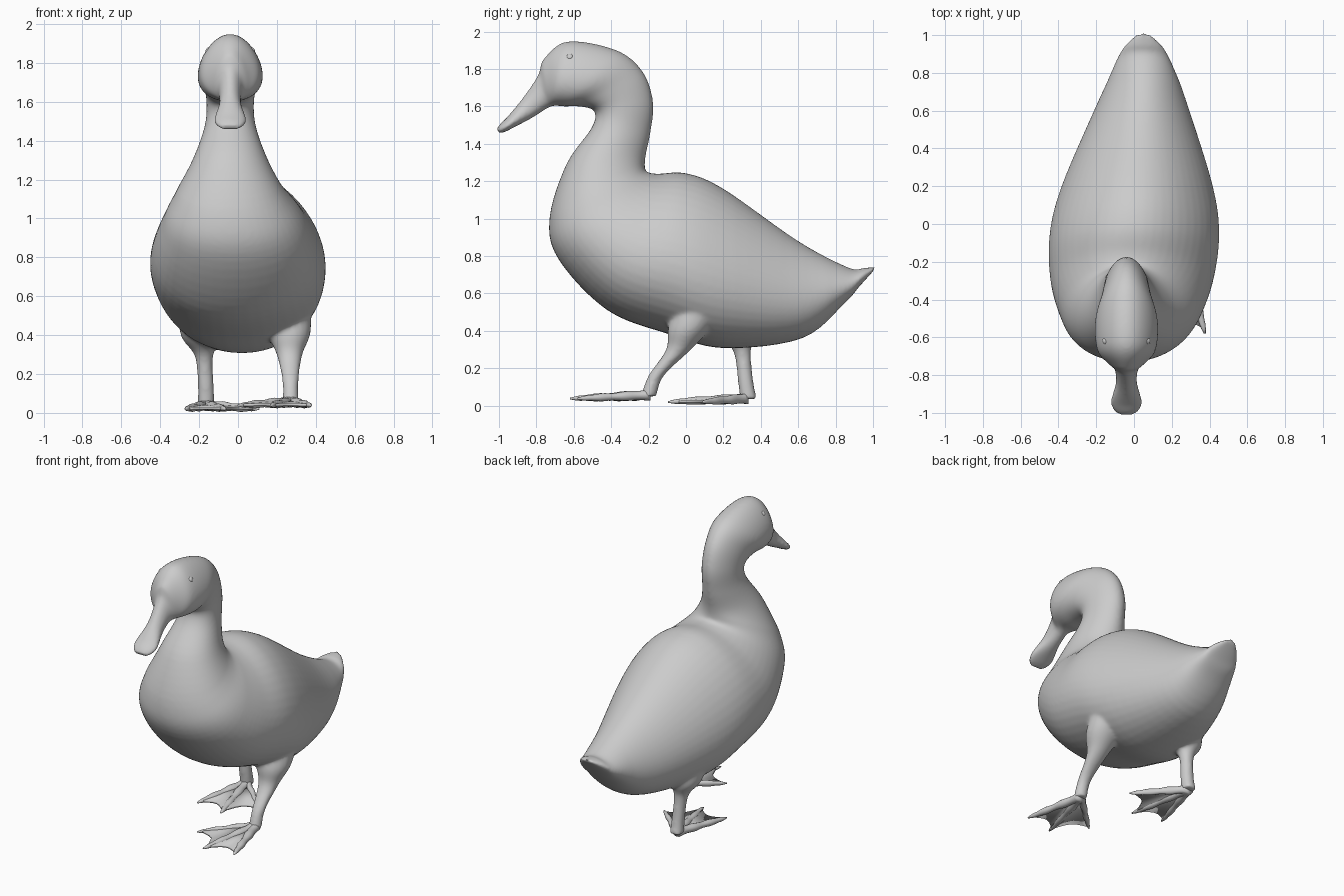
import bpy, bmesh, math
from mathutils import Vector

if "Cube" in bpy.data.objects:
    bpy.data.objects.remove(bpy.data.objects["Cube"])

def smooth_rows(rows, n):
    """Catmull-Rom interpolation through rows of numbers."""
    out = []
    for i in range(len(rows) - 1):
        p0, p1 = rows[max(i - 1, 0)], rows[i]
        p2, p3 = rows[i + 1], rows[min(i + 2, len(rows) - 1)]
        for k in range(n):
            t = k / n
            out.append([0.5 * (2 * b + (c - a) * t + (2 * a - 5 * b + 4 * c - d) * t * t
                               + (3 * b - a - 3 * c + d) * t ** 3)
                        for a, b, c, d in zip(p0, p1, p2, p3)])
    return out + [list(rows[-1])]

def loft(bm, rings, seg, pear=0):
    """Closed tube through rings (centre, axis u, axis v); pear widens the lower side."""
    loops = []
    for c, u, v in rings:
        loop = []
        for k in range(seg):
            a = 2 * math.pi * k / seg
            wide = math.cos(a) * (1 - pear * math.sin(a))
            loop.append(bm.verts.new(Vector(c) + Vector(u) * wide + Vector(v) * math.sin(a)))
        loops.append(loop)
    for a, b in zip(loops, loops[1:]):
        for k in range(seg):
            j = (k + 1) % seg
            bm.faces.new((a[k], a[j], b[j], b[k]))
    bm.faces.new(loops[0])
    bm.faces.new(loops[-1])

def finish(bm, name):
    bmesh.ops.recalc_face_normals(bm, faces=bm.faces)
    for f in bm.faces:
        f.smooth = True
    me = bpy.data.meshes.new(name)
    bm.to_mesh(me)
    bm.free()
    ob = bpy.data.objects.new(name, me)
    bpy.context.collection.objects.link(ob)
    return ob

def section(r):
    """Ring between a back point and a belly point; the spine drifts sideways."""
    ay, az, by, bz, w = r
    y, z = (ay + by) / 2, (az + bz) / 2
    cx = .005 + .06 * y - .03 * min(max((z - 1) / .3, 0), 1)
    cx = min(max(cx, -.04), .05)
    return (cx, y, z), (w, 0, 0), (0, (ay - by) / 2, (az - bz) / 2)

# Body sections, tail to face: back y z, belly or throat y z, half width
trunk = [
    (1.012, .742, 1, .718, .04), (.95, .737, .925, .635, .105), (.87, .738, .85, .55, .145),
    (.6, .88, .62, .36, .245), (.2, 1.16, .2, .308, .395), (0, 1.243, -.1, .385, .443),
    (-.15, 1.24, -.42, .51, .423), (-.21, 1.25, -.68, .78, .355), (-.22, 1.28, -.73, 1, .28),
    (-.215, 1.34, -.64, 1.29, .187), (-.19, 1.46, -.505, 1.485, .13),
    (-.175, 1.62, -.49, 1.575, .12), (-.23, 1.785, -.57, 1.6, .135), (-.37, 1.9, -.65, 1.6, .165),
    (-.63, 1.948, -.705, 1.605, .15), (-.76, 1.855, -.73, 1.595, .09), (-.79, 1.77, -.75, 1.585, .062)]
# Bill sections, same columns
beak = [(-.87, 1.65, -.82, 1.54, .056), (-.95, 1.55, -.92, 1.488, .082),
        (-.99, 1.51, -.965, 1.465, .075), (-1.012, 1.485, -1, 1.455, .05)]

# Legs, thigh to heel: x, y, z, radius
right_leg = [(.23, .1, .6, .14), (.26, .02, .42, .115), (.265, -.04, .3, .067),
             (.27, -.16, .16, .042), (.27, -.2, .05, .042)]
left_leg = [(-.18, .2, .6, .14), (-.19, .27, .4, .105), (-.175, .3, .29, .047),
            (-.165, .32, .12, .042), (-.165, .335, .035, .046)]

# Body, neck, head, bill and legs, fused into one smooth skin
bm = bmesh.new()
loft(bm, [section(r) for r in smooth_rows(trunk + beak, 6)], 48, .17)
for leg in (right_leg, left_leg):
    loft(bm, [((x, y, z), (r, 0, 0), (0, r, 0)) for x, y, z, r in smooth_rows(leg, 6)], 20)
body = finish(bm, "body_and_legs")
mod = body.modifiers.new("fuse", 'REMESH')
mod.mode, mod.voxel_size, mod.use_smooth_shade = 'VOXEL', .01, True
mod = body.modifiers.new("blend", 'SMOOTH')
mod.factor, mod.iterations = .5, 14

# Eyes, set nearly flush
for side, name in ((-1, "left_eye"), (1, "right_eye")):
    bm = bmesh.new()
    bmesh.ops.create_uvsphere(bm, u_segments=16, v_segments=10, radius=.022)
    bmesh.ops.translate(bm, verts=bm.verts, vec=(-.04 + side * .105, -.62, 1.86))
    finish(bm, name)

# Webbed feet: toe offsets from the heel as outer, middle, inner
def foot(name, side, hx, hy, base):
    heel = Vector((hx, hy, base + .04))
    tips = [Vector((hx + side * dx, hy + dy, base + .02))
            for dx, dy in ((.105, -.39), (-.1, -.43), (-.27, -.25))]
    bm = bmesh.new()
    for tip in tips:
        rings = []
        for k in range(17):
            t = k / 16
            r = .033 - .016 * t + .003 * math.cos(6 * math.pi * t)  # knuckles
            r *= min(1, (1 - t) * 6 + .25)                          # claw
            rings.append((heel.lerp(tip, t), (r, 0, 0), (0, 0, r * .85)))
        loft(bm, rings, 12)
    finish(bm, name + "_toes")
    bm = bmesh.new()
    root = bm.verts.new(heel)
    for a, b in zip(tips, tips[1:]):
        rim = [bm.verts.new(heel.lerp(a.lerp(b, k / 6), .93 - .12 * math.sin(math.pi * k / 6)))
               for k in range(7)]
        for p, q in zip(rim, rim[1:]):
            bm.faces.new((root, p, q))
    bmesh.ops.remove_doubles(bm, verts=bm.verts, dist=.0005)
    web = finish(bm, name + "_web")
    mod = web.modifiers.new("thickness", 'SOLIDIFY')
    mod.thickness, mod.offset = .014, 0

foot("right_foot", 1, .27, -.19, .018)
foot("left_foot", -1, -.165, .335, 0)
